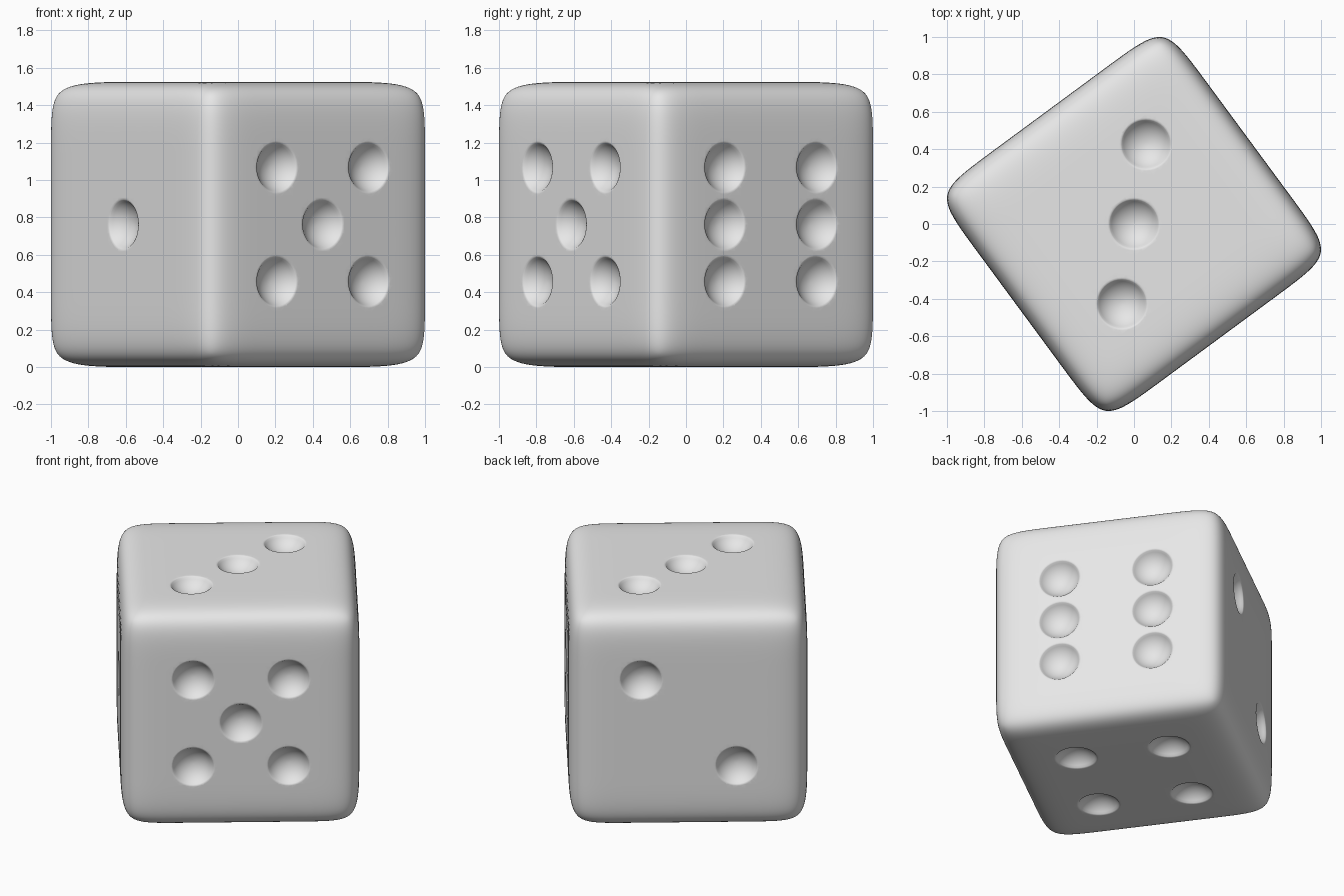
import bpy, bmesh, math
from mathutils import Matrix, Vector

if "Cube" in bpy.data.objects:
    bpy.data.objects.remove(bpy.data.objects["Cube"])

H = 0.7625          # half of the edge length
D = 0.29            # distance of the support loops that control rounding
S = 0.305           # pip spacing
R, DEPTH = 0.129, 0.07
TURN = math.radians(36.4)

grey = bpy.data.materials.new("light_grey")
grey.diffuse_color = (0.8, 0.8, 0.8, 1)
grey.use_nodes = True
grey.node_tree.nodes["Principled BSDF"].inputs["Base Color"].default_value = grey.diffuse_color


def make_object(name, bm):
    bmesh.ops.recalc_face_normals(bm, faces=bm.faces[:])
    mesh = bpy.data.meshes.new(name)
    bm.to_mesh(mesh)
    bm.free()
    mesh.materials.append(grey)
    obj = bpy.data.objects.new(name, mesh)
    bpy.context.collection.objects.link(obj)
    return obj


# die body: cube with support loops, softened by subdivision
bm = bmesh.new()
bmesh.ops.create_cube(bm, size=2 * H)
for axis in range(3):
    for side in (-1, 1):
        n = Vector((0, 0, 0))
        n[axis] = 1
        bmesh.ops.bisect_plane(bm, geom=bm.verts[:] + bm.edges[:] + bm.faces[:],
                               plane_co=n * side * (H - D), plane_no=n)
die = make_object("die_body", bm)
sub = die.modifiers.new("rounding", 'SUBSURF')
sub.levels = sub.render_levels = 4

# pip profile: spherical dent with a small soft rim (radius, height)
ball = (R * R + DEPTH * DEPTH) / (2 * DEPTH)
top = math.asin(R / ball)
profile = []
for i in range(1, 11):
    a = top * i / 10
    profile.append((ball * math.sin(a), ball * (1 - math.cos(a)) - DEPTH - 0.005))
profile += [(0.135, -0.0015), (0.148, 0.0012), (0.15, 0.05)]


def add_pip(bm, matrix, sides=40):
    rings = [[bm.verts.new(matrix @ Vector((r * math.cos(2 * math.pi * k / sides),
                                            r * math.sin(2 * math.pi * k / sides), z)))
              for k in range(sides)] for r, z in profile]
    tip = bm.verts.new(matrix @ Vector((0, 0, -DEPTH - 0.005)))
    for k in range(sides):
        j = (k + 1) % sides
        bm.faces.new((tip, rings[0][j], rings[0][k]))
        for a, b in zip(rings, rings[1:]):
            bm.faces.new((a[k], a[j], b[j], b[k]))
    bm.faces.new(rings[-1])


# pip layouts: face normal, right and up directions, pip grid positions
corners = [(-1, -1), (1, -1), (-1, 1), (1, 1)]
layouts = [
    ((-1, 0, 0), (0, -1, 0), (0, 0, 1), [(0, 0)]),
    ((0, 1, 0), (-1, 0, 0), (0, 0, 1), [(-1, 1), (1, -1)]),
    ((0, 0, 1), (1, 0, 0), (0, 1, 0), [(-1, -1), (0, 0), (1, 1)]),
    ((0, 0, -1), (1, 0, 0), (0, -1, 0), corners),
    ((0, -1, 0), (1, 0, 0), (0, 0, 1), corners + [(0, 0)]),
    ((1, 0, 0), (0, 1, 0), (0, 0, 1), corners + [(-1, 0), (1, 0)]),
]
bm = bmesh.new()
for normal, right, up, spots in layouts:
    n, u, v = Vector(normal), Vector(right), Vector(up)
    for a, b in spots:
        m = Matrix((u, v, n)).transposed().to_4x4()
        m.translation = n * H + (u * a + v * b) * S
        add_pip(bm, m)
cutter = make_object("pip_cutter", bm)
cutter.hide_render = True

# carve the pips
cut = die.modifiers.new("pips", 'BOOLEAN')
cut.operation = 'DIFFERENCE'
cut.solver = 'EXACT'
cut.object = cutter
bpy.context.view_layer.objects.active = die
die.select_set(True)
bpy.ops.object.modifier_apply(modifier="rounding")
bpy.ops.object.modifier_apply(modifier="pips")
bpy.data.objects.remove(cutter)

# turn the die, stand it on the ground, shade it smooth
die.data.transform(Matrix.Translation((0, 0, H)) @ Matrix.Rotation(TURN, 4, 'Z'))
bpy.ops.object.shade_smooth_by_angle(angle=math.radians(35))
weighted = die.modifiers.new("flat_sides", 'WEIGHTED_NORMAL')
weighted.keep_sharp = True
